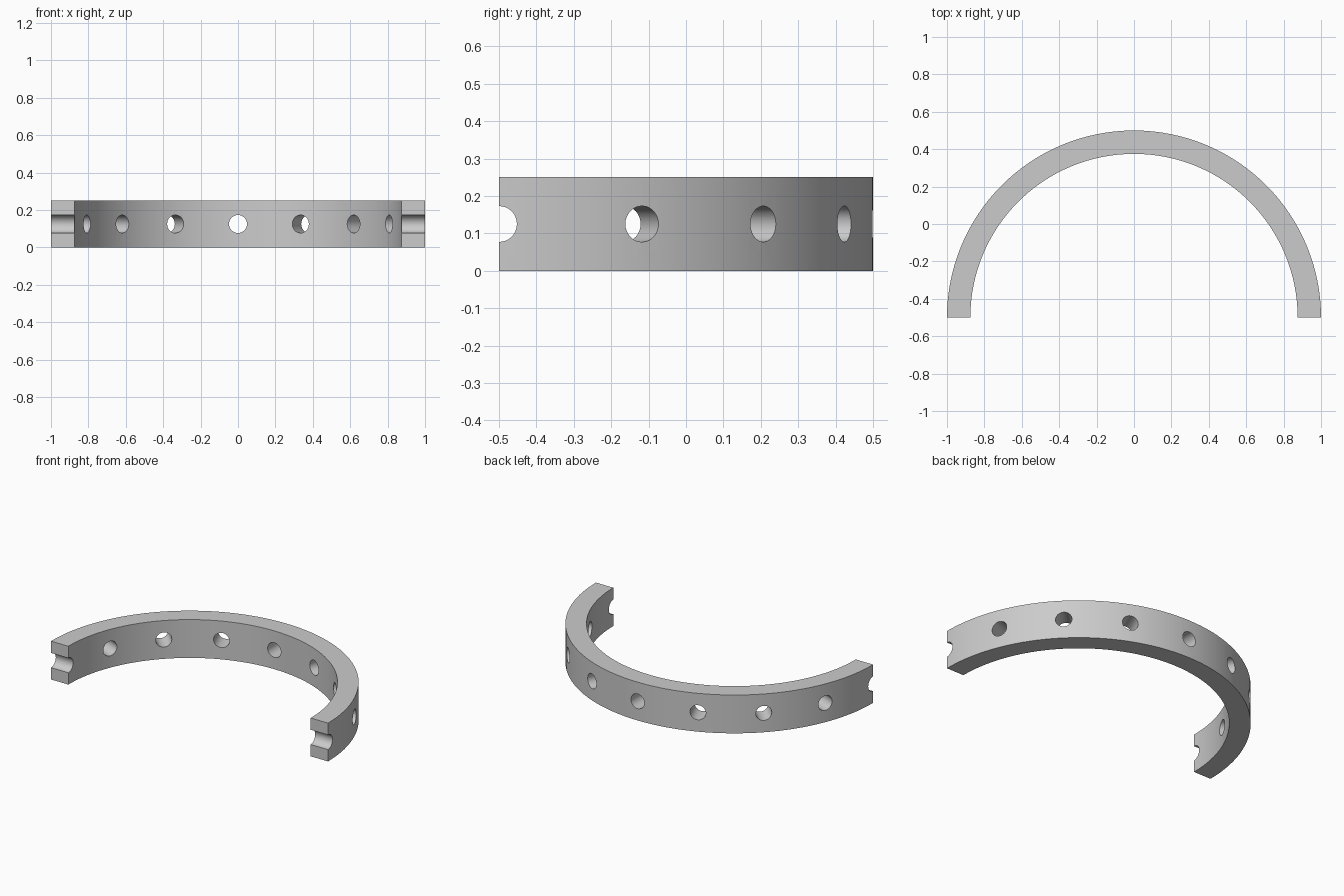
import bpy, bmesh
from math import pi, sin, cos, radians
from mathutils import Matrix

OUTER, INNER, HEIGHT = 1.0, 0.875, 0.25
HOLE_RADIUS, HOLE_STEP = 0.048, 22.5
CENTRE_Y = -0.5
SEGMENTS = 64

if "Cube" in bpy.data.objects:
    bpy.data.objects.remove(bpy.data.objects["Cube"], do_unlink=True)

grey = bpy.data.materials.new("plain grey")
grey.use_nodes = True
colour = (0.6, 0.6, 0.6, 1)
grey.diffuse_color = colour
grey.node_tree.nodes["Principled BSDF"].inputs["Base Color"].default_value = colour


def make_object(name, bm):
    bmesh.ops.recalc_face_normals(bm, faces=bm.faces)
    mesh = bpy.data.meshes.new(name)
    bm.to_mesh(mesh)
    bm.free()
    mesh.materials.append(grey)
    obj = bpy.data.objects.new(name, mesh)
    bpy.context.collection.objects.link(obj)
    return obj


def arc(radius):
    angles = [pi * i / SEGMENTS for i in range(SEGMENTS + 1)]
    return [(radius * cos(a), CENTRE_Y + radius * sin(a), 0) for a in angles]


# Half ring: flat outline raised to full height
bm = bmesh.new()
outline = arc(OUTER) + arc(INNER)[::-1]
face = bm.faces.new([bm.verts.new(p) for p in outline])
raised = bmesh.ops.extrude_face_region(bm, geom=[face], use_keep_orig=True)
top = [v for v in raised["geom"] if isinstance(v, bmesh.types.BMVert)]
bmesh.ops.translate(bm, verts=top, vec=(0, 0, HEIGHT))
ring = make_object("half_ring", bm)

# Radial drills, including the half holes at both ends
bm = bmesh.new()
for i in range(9):
    place = (Matrix.Translation((0, CENTRE_Y, HEIGHT / 2))
             @ Matrix.Rotation(radians(i * HOLE_STEP), 4, "Z")
             @ Matrix.Translation(((OUTER + INNER) / 2, 0, 0))
             @ Matrix.Rotation(pi / 2, 4, "Y"))
    bmesh.ops.create_cone(bm, cap_ends=True, segments=32, radius1=HOLE_RADIUS,
                          radius2=HOLE_RADIUS, depth=0.3, matrix=place)
drills = make_object("hole_cutters", bm)
drills.hide_render = True

# Cut the holes, then discard the drills
cut = ring.modifiers.new("holes", "BOOLEAN")
cut.operation = "DIFFERENCE"
cut.solver = "EXACT"
cut.object = drills
bpy.ops.object.select_all(action="DESELECT")
ring.select_set(True)
bpy.context.view_layer.objects.active = ring
bpy.ops.object.modifier_apply(modifier=cut.name)
bpy.data.objects.remove(drills, do_unlink=True)

bpy.ops.object.shade_smooth_by_angle(angle=radians(30))
